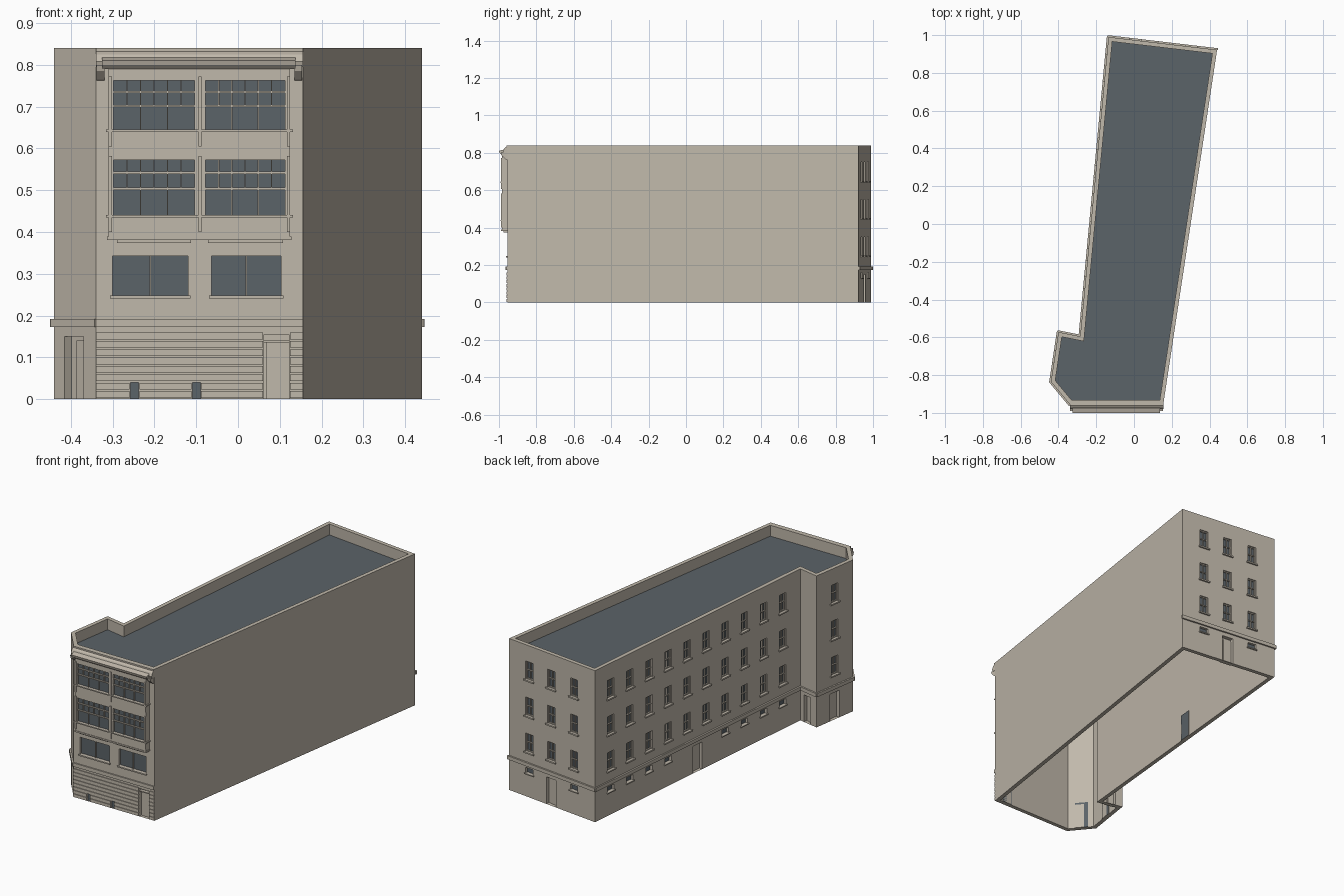
import bpy
import bmesh
from mathutils import Vector

if "Cube" in bpy.data.objects:
    bpy.data.objects.remove(bpy.data.objects["Cube"])


def make_material(name, rgb):
    mat = bpy.data.materials.new(name)
    mat.use_nodes = True
    mat.diffuse_color = (*rgb, 1)
    mat.node_tree.nodes["Principled BSDF"].inputs["Base Color"].default_value = (*rgb, 1)
    return mat


MATERIALS = [make_material("beige stone", (0.53, 0.48, 0.405)),
             make_material("dark slate", (0.105, 0.125, 0.14))]
STONE, SLATE = 0, 1
TOP, ROOF, THICK = 0.84, 0.78, 0.022
parts = {}


def quad(part, points, mat=STONE):
    bm = parts.setdefault(part, bmesh.new())
    face = bm.faces.new([bm.verts.new(p) for p in points])
    face.material_index = mat


class Plane:
    """Upright plane: u runs along it, z up, d outward."""

    def __init__(self, start, end):
        self.start = Vector((*start, 0))
        run = Vector((*end, 0)) - self.start
        self.length = run.length
        self.along = run.normalized()
        self.out = Vector((self.along.y, -self.along.x, 0))

    def at(self, u, z, d=0):
        return self.start + self.along * u + self.out * d + Vector((0, 0, z))

    def prism(self, part, profile, u0, u1, mat=STONE):
        """Extrude a (d, z) profile along u."""
        a = [self.at(u0, z, d) for d, z in profile]
        b = [self.at(u1, z, d) for d, z in profile]
        quad(part, a, mat)
        quad(part, b[::-1], mat)
        for i in range(len(a)):
            j = (i + 1) % len(a)
            quad(part, [a[j], a[i], b[i], b[j]], mat)

    def box(self, part, u0, u1, z0, z1, d0, d1, mat=STONE):
        self.prism(part, [(d0, z0), (d0, z1), (d1, z1), (d1, z0)], u0, u1, mat)

    def wall(self, part, u0, u1, z0, z1, holes=()):
        """Flat wall with recessed dark openings (u0, u1, z0, z1, depth)."""
        us = sorted({u0, u1, *(h[0] for h in holes), *(h[1] for h in holes)})
        zs = sorted({z0, z1, *(h[2] for h in holes), *(h[3] for h in holes)})
        for a, b in zip(us, us[1:]):
            for c, e in zip(zs, zs[1:]):
                u, z = (a + b) / 2, (c + e) / 2
                if not any(h[0] < u < h[1] and h[2] < z < h[3] for h in holes):
                    quad(part, [self.at(a, c), self.at(b, c), self.at(b, e), self.at(a, e)])
        for a, b, c, e, depth in holes:
            ring = [(a, c), (b, c), (b, e), (a, e)]
            for i in range(4):
                p, q = ring[i], ring[(i + 1) % 4]
                quad(part, [self.at(*p), self.at(*q), self.at(*q, -depth), self.at(*p, -depth)])
            quad("glazing", [self.at(*p, -depth) for p in ring], SLATE)


# Openings shared by the side and back walls
def sash_window(plane, u):
    """Three storeys of sash windows in one column."""
    holes = []
    for z in (0.25, 0.45, 0.65):
        a, b, top = u - 0.025, u + 0.025, z + 0.1
        holes.append((a, b, z, top, 0.014))
        plane.box("window_sills", a - 0.008, b + 0.008, z - 0.008, z, 0, 0.009)
        for c, e in ((a, a + 0.005), (b - 0.005, b), (u - 0.002, u + 0.002)):
            plane.box("sash_frames", c, e, z, top, -0.014, -0.007)
        for c in (z, z + 0.048, top - 0.005):
            plane.box("sash_frames", a, b, c, c + 0.005, -0.014, -0.006)
    return holes


def basement_window(plane, u):
    plane.box("window_sills", u - 0.031, u + 0.031, 0.124, 0.13, 0, 0.007)
    return [(u - 0.025, u + 0.025, 0.13, 0.16, 0.014)]


def door(plane, u, width=0.066, height=0.15):
    a, b = u - width / 2, u + width / 2
    plane.box("door_leaves", a + width * 0.3, b, 0, height - 0.01, -0.026, -0.019)
    return [(a, b, 0, height, 0.026)]


# Footprint, counter-clockwise from the front left corner
outline = [(-0.34, -0.955), (0.155, -0.955), (0.44, 0.922), (-0.135, 0.99),
           (-0.285, -0.595), (-0.4, -0.572), (-0.44, -0.835)]
count = len(outline)
front, right, back, side, notch, wing, chamfer = planes = [
    Plane(outline[i], outline[(i + 1) % count]) for i in range(count)]


def inset(i):
    """Corner i moved inward by the wall thickness."""
    n, m = planes[i - 1].out, planes[i].out
    corner = Vector((*outline[i], 0)) - (n + m) * (THICK / (1 + n.dot(m)))
    return corner.x, corner.y


inner = [inset(i) for i in range(count)]

# Side, back, wing and corner walls
right.wall("right_wall", 0, right.length, 0, TOP)

holes = []
for i, t in enumerate((0.235, 0.49, 0.755)):
    u = t * back.length
    holes += sash_window(back, u)
    holes += door(back, u) if i == 1 else basement_window(back, u)
back.wall("back_wall", 0, back.length, 0, TOP, holes)

holes = door(side, 0.5 * side.length, 0.07)
for i in range(10):
    u = (0.077 + 0.093 * i) * side.length
    holes += sash_window(side, u)
    if i not in (4, 5):
        holes += basement_window(side, u)
side.wall("left_wall", 0, side.length, 0, TOP, holes)

notch.wall("notch_wall", 0, notch.length, 0, TOP, door(notch, 0.05, 0.05))
u = wing.length / 2
wing.wall("wing_wall", 0, wing.length, 0, TOP, sash_window(wing, u) + door(wing, u))
chamfer.wall("corner_wall", 0, chamfer.length, 0, TOP, door(chamfer, 0.074, 0.07))

# Parapet, wall thickness, roof and open base
for i in range(count):
    j = (i + 1) % count
    lining = Plane(inner[j], inner[i])
    lining.wall("wall_lining", 0, lining.length, 0, TOP)
    quad("parapet_top", [(*outline[i], TOP), (*outline[j], TOP), (*inner[j], TOP), (*inner[i], TOP)])
    quad("wall_base", [(*outline[j], 0), (*outline[i], 0), (*inner[i], 0), (*inner[j], 0)])
quad("roof", [(*p, ROOF) for p in inner], SLATE)

# Belt course on every wall but the plain right one
for p in (back, side, notch, wing, chamfer):
    p.box("belt_course", -0.005, p.length + 0.005, 0.172, 0.192, 0, 0.009)

# Street front, where u equals x
face = Plane((0, -0.955), (1, -0.955))
LEFT, RIGHT = -0.34, 0.155
face.box("belt_course", LEFT, RIGHT, 0.172, 0.192, 0, 0.007)
vents = [(-0.257, -0.238), (-0.109, -0.09)]
holes = [(a, b, 0, 0.04, 0.008) for a, b in vents]
holes.append((0.062, 0.122, 0, 0.155, 0.026))
face.box("front_door", 0.068, 0.122, 0, 0.136, -0.026, -0.018)
face.box("front_door", 0.062, 0.122, 0.136, 0.142, -0.026, -0.004)
for a, b in ((-0.3, -0.12), (-0.063, 0.103)):
    holes.append((a, b, 0.248, 0.342, 0.014))
    mid = (a + b) / 2
    face.box("front_window_frames", mid - 0.002, mid + 0.002, 0.248, 0.342, -0.014, -0.004)
    face.box("front_sills", a - 0.006, b + 0.006, 0.241, 0.248, 0, 0.008)
face.wall("front_wall", LEFT, RIGHT, 0, TOP, holes)

# Banded stonework at street level
for i in range(8):
    z = 0.003 + 0.02 * i
    spans = [(LEFT, 0.06), (0.125, RIGHT)]
    if z < 0.04:
        spans = [(LEFT, -0.259), (-0.236, -0.111), (-0.088, 0.06), (0.125, RIGHT)]
    for a, b in spans:
        face.box("stone_bands", a, b, z, z + 0.016, 0, 0.004)

# Projecting two-storey bay
B0, B1, OUT, LOW, HIGH = -0.31, 0.125, 0.03, 0.385, 0.8
bay = Plane((0, -0.955 - OUT), (1, -0.955 - OUT))
holes = []
for z0, z1 in ((0.44, 0.572), (0.645, 0.762)):
    h = z1 - z0
    rail_low, rail_high = z0 + h * 0.48, z0 + h * 0.77
    for a, b in ((-0.298, -0.104), (-0.078, 0.112)):
        holes.append((a, b, z0, z1, 0.012))
        for z in (rail_low, rail_high):
            bay.box("bay_glazing_bars", a, b, z - 0.0025, z + 0.0025, -0.012, -0.003)
        for k in range(1, 6):
            u = a + (b - a) * k / 6
            start = rail_low if k % 2 else z0
            bay.box("bay_glazing_bars", u - 0.0015, u + 0.0015, start, z1, -0.012, -0.004)
    bay.box("bay_sills", B0 - 0.006, B1 + 0.006, z0 - 0.006, z0, -OUT, 0.006)
    for u in (B0 + 0.004, -0.091, B1 - 0.004):
        bay.box("bay_pilasters", u - 0.004, u + 0.004, z0 - 0.04, z1 + 0.01, 0, 0.005)
bay.wall("bay_wall", B0, B1, LOW, HIGH, holes)
for u, turn in ((B0, 1), (B1, -1)):
    ring = [face.at(u, LOW), face.at(u, LOW, OUT), face.at(u, HIGH, OUT), face.at(u, HIGH)]
    quad("bay_sides", ring[::turn])
face.box("bay_floor", B0 - 0.003, B1 + 0.003, LOW - 0.004, LOW + 0.004, 0, OUT + 0.003)
for a, b in ((-0.29, -0.113), (-0.072, 0.108)):
    face.box("bay_corbels", a, b, 0.373, LOW, 0, OUT - 0.008)

# Cornice with end brackets and a parapet moulding
face.prism("cornice", [(0, 0.79), (0, 0.826), (0.024, 0.816), (0.045, 0.81), (0.042, 0.8), (0.032, 0.79)],
           -0.325, 0.137)
face.prism("cornice_shoulder", [(0, 0.795), (0, 0.835), (0.016, 0.825), (0.024, 0.808), (0.02, 0.795)],
           LEFT, RIGHT)
face.box("parapet_moulding", LEFT, RIGHT, 0.832, TOP, 0, 0.006)
for u in (-0.329, 0.144):
    face.prism("cornice_brackets", [(0, 0.762), (0, 0.8), (0.034, 0.8), (0.03, 0.785), (0.01, 0.765)],
               u - 0.009, u + 0.009)

# Turn the collected parts into objects
for name, bm in parts.items():
    bmesh.ops.remove_doubles(bm, verts=bm.verts, dist=0.00001)
    mesh = bpy.data.meshes.new(name)
    bm.to_mesh(mesh)
    bm.free()
    for mat in MATERIALS:
        mesh.materials.append(mat)
    bpy.context.scene.collection.objects.link(bpy.data.objects.new(name, mesh))
